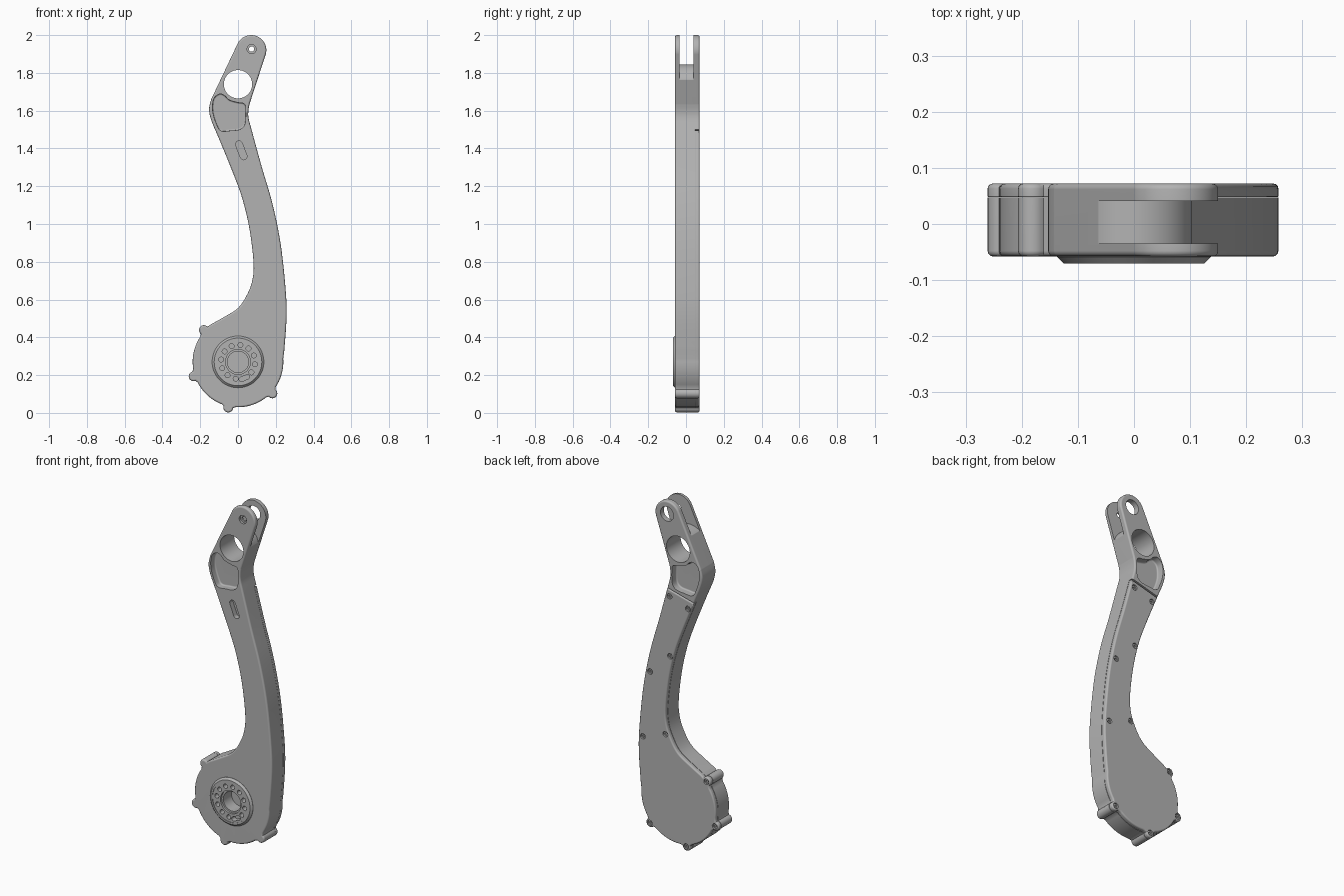
import bpy, bmesh
from math import radians, cos, sin

cube = bpy.data.objects.get("Cube")
if cube:
    bpy.data.objects.remove(cube)

grey = bpy.data.materials.new("machined_grey")
grey.use_nodes = True
GREY = (0.45, 0.45, 0.45, 1)
grey.diffuse_color = GREY
grey.node_tree.nodes["Principled BSDF"].inputs["Base Color"].default_value = GREY


def arc(cx, cz, r, a0, a1, n=16):
    """Points (x, z) along an arc, angles in degrees."""
    steps = [radians(a0 + (a1 - a0) * i / n) for i in range(n + 1)]
    return [(cx + r * cos(a), cz + r * sin(a)) for a in steps]


def circle(cx, cz, r, n=32):
    return arc(cx, cz, r, 0, 360, n)[:-1]


def smooth(p, closed=False, n=6):
    """Curve through the given points."""
    q = [p[-1]] + p + p[:2] if closed else [p[0]] + p + [p[-1]]
    out = []
    for a, b, c, d in zip(q, q[1:], q[2:], q[3:]):
        for i in range(n):
            t = i / n
            out.append(tuple(
                b[k] + 0.5 * t * (c[k] - a[k] + t * (2 * a[k] - 5 * b[k] + 4 * c[k] - d[k]
                                  + t * (3 * (b[k] - c[k]) + d[k] - a[k]))) for k in (0, 1)))
    return out if closed else out + [p[-1]]


def capsule(x0, z0, x1, z1, r, a):
    """Rounded slot; a is the direction from the first end to the second."""
    return arc(x0, z0, r, a + 90, a + 270, 10) + arc(x1, z1, r, a - 90, a + 90, 10)


def prism(name, loops, y0, y1, bevel0=0, bevel1=0, segments=3):
    """Extrude outlines along y, with optional rounded rims at either end."""
    bm = bmesh.new()
    for loop in loops:
        face = bm.faces.new([bm.verts.new((x, y0, z)) for x, z in loop])
        ext = bmesh.ops.extrude_face_region(bm, geom=[face], use_keep_orig=True)
        for v in ext["geom"]:
            if isinstance(v, bmesh.types.BMVert):
                v.co.y = y1
    bmesh.ops.recalc_face_normals(bm, faces=bm.faces)
    for y, size in ((y0, bevel0), (y1, bevel1)):
        if size:
            rim = [e for e in bm.edges if all(abs(v.co.y - y) < 1e-5 for v in e.verts)]
            bmesh.ops.bevel(bm, geom=rim, offset=size, segments=segments,
                            profile=0.5, affect='EDGES')
    mesh = bpy.data.meshes.new(name)
    bm.to_mesh(mesh)
    bm.free()
    obj = bpy.data.objects.new(name, mesh)
    mesh.materials.append(grey)
    bpy.context.collection.objects.link(obj)
    return obj


def cut(targets, *args, **kw):
    """Subtract a prism from each target."""
    tool = prism("cutter", *args, **kw)
    for obj in targets:
        bpy.context.view_layer.objects.active = obj
        mod = obj.modifiers.new("cut", 'BOOLEAN')
        mod.operation = 'DIFFERENCE'
        mod.solver = 'EXACT'
        mod.object = tool
        bpy.ops.object.modifier_apply(modifier=mod.name)
    bpy.data.objects.remove(tool)


# Outline: rounded tip, outer edge, hub with screw lugs, inner edge
HUB_Z, HUB_R, LUG_D, LUG_R = 0.27, 0.24, 0.247, 0.026
LUGS = [-42.5, -102, -162, -223]
lug_centres = [(LUG_D * cos(radians(a)), HUB_Z + LUG_D * sin(radians(a))) for a in LUGS]

outer_edge = smooth([(0.061, 1.635), (0.055, 1.6), (0.056, 1.56), (0.073, 1.495),
                     (0.125, 1.305), (0.183, 1.105), (0.226, 0.893), (0.252, 0.654),
                     (0.257, 0.506), (0.245, 0.33)])
inner_edge = smooth([(-0.145, 0.468), (-0.087, 0.5), (0, 0.555), (0.05, 0.63),
                     (0.077, 0.707), (0.082, 0.8), (0.061, 0.972), (0.024, 1.13),
                     (-0.024, 1.264), (-0.1, 1.45), (-0.14, 1.545), (-0.153, 1.607),
                     (-0.142, 1.66)])
hub_edge = arc(0, HUB_Z, HUB_R, 4, LUGS[0] + 9, 10)
for i, (a, c) in enumerate(zip(LUGS, lug_centres)):
    hub_edge += arc(*c, LUG_R, a + 95, a - 95, 12)
    if i < len(LUGS) - 1:
        hub_edge += arc(0, HUB_Z, HUB_R, a - 9, LUGS[i + 1] + 9, 14)
tip = arc(0.07, 1.92, 0.08, 152, -16, 24)
outline = tip + outer_edge + hub_edge + inner_edge


def seam(x):
    return 1.495 + 0.26 * (x - 0.073)


FRONT, SPLIT, BACK = -0.058, 0.048, 0.072

# Arm body, stepped down at the back where the cover sits
arm = prism("arm_body", [outline], FRONT, BACK, 0.01, 0.01)
cut([arm], [[(-0.5, seam(-0.5) + 0.005), (0.5, seam(0.5) + 0.005), (0.5, -0.3), (-0.5, -0.3)]],
    SPLIT - 0.001, 0.2)

# Back cover
cover = prism("back_cover", [[p for p in outline if p[1] < seam(p[0]) + 0.002]],
              SPLIT, BACK, 0.002, 0.009)

# Fork slot, its floor concentric with the cross hole
cut([arm], [arc(0, 1.74, 0.105, -12, 152, 32)
            + [(-0.3, 1.8), (-0.3, 2.2), (0.3, 2.2), (0.3, 1.7)]], -0.035, 0.041)

# Cross hole and stepped pin holes
cut([arm], [circle(0, 1.74, 0.075, 48)], -0.2, 0.2)
PIN = (0.072, 1.926)
cut([arm], [circle(*PIN, 0.014)], -0.2, 0)
cut([arm], [circle(*PIN, 0.024)], -0.2, FRONT + 0.012)
cut([arm], [circle(*PIN, 0.042)], 0, 0.2)

# Lightening pockets on both sides of the elbow
pocket = smooth([(-0.129, 1.661), (-0.098, 1.688), (-0.072, 1.68), (-0.045, 1.656), (0, 1.643),
                 (0.03, 1.638), (0.04, 1.615), (0.038, 1.535), (0.013, 1.502), (-0.04, 1.494),
                 (-0.087, 1.492), (-0.109, 1.518), (-0.133, 1.592)], closed=True, n=5)
cut([arm], [pocket], -0.1, -0.02, bevel1=0.008)
cut([arm], [pocket], 0.03, 0.1, bevel0=0.008)

# Small front slot
cut([arm], [capsule(0.005, 1.422, 0.03, 1.358, 0.018, -69)], -0.1, FRONT + 0.03)

# Hub boss with raised rim groove, bolt circle and bore
boss = prism("hub_boss", [circle(0, HUB_Z, 0.137, 64)], -0.07, -0.045, 0.011, segments=1)
ring = [circle(0, HUB_Z, 0.116, 64)]
cut([boss], ring, -0.1, -0.067)
bolt_holes = []
for k in range(11):
    a = radians(-38 + 30 * k)
    bolt_holes.append(circle(0.09 * cos(a), HUB_Z + 0.09 * sin(a), 0.013, 20))
bolt_holes.append(capsule(0.018, HUB_Z - 0.092, 0.05, HUB_Z - 0.079, 0.012, 22))
cut([boss, arm], bolt_holes, -0.1, -0.035)
cut([boss, arm], [circle(0, HUB_Z, 0.066, 48)], -0.1, -0.055)
cut([boss, arm], [circle(0, HUB_Z, 0.056, 48)], -0.1, 0.02)

# Cover screws: recess, with a socket head sunk inside
screws = lug_centres + [(0.056, 1.452), (-0.062, 1.41), (0.052, 1.105),
                        (0.18, 0.982), (0.082, 0.645), (0.226, 0.594)]
cut([cover], [circle(*c, 0.016, 24) for c in screws], BACK - 0.014, 0.2)
heads = prism("cover_screws", [circle(*c, 0.0135, 24) for c in screws], BACK - 0.016, BACK - 0.006)
cut([heads], [circle(*c, 0.007, 6) for c in screws], BACK - 0.012, 0.2)

# Smooth curved sides, keep edges crisp
for obj in (arm, cover, boss, heads):
    bpy.ops.object.select_all(action='DESELECT')
    obj.select_set(True)
    bpy.context.view_layer.objects.active = obj
    bpy.ops.object.shade_smooth_by_angle(angle=radians(32))
    mod = obj.modifiers.new("weighted_normals", 'WEIGHTED_NORMAL')
    mod.keep_sharp = True
